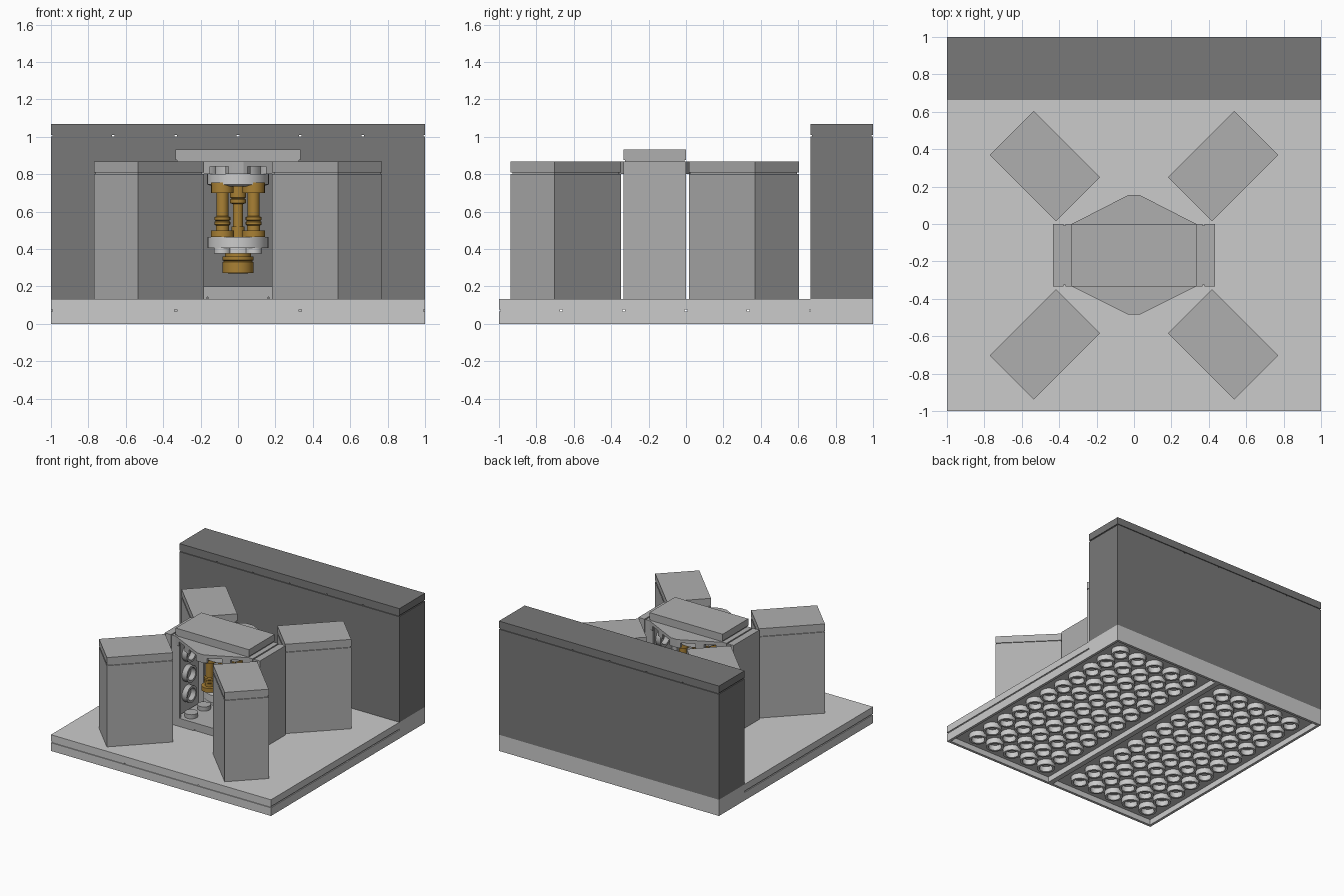
import bpy, bmesh
from math import radians, pi, cos, sin
from mathutils import Matrix

if "Cube" in bpy.data.objects:
    bpy.data.objects.remove(bpy.data.objects["Cube"])

U = 1 / 6            # grid pitch
CY = -U              # y centre of the pavilion


def material(name, *rgb):
    m = bpy.data.materials.new(name)
    m.diffuse_color = (*rgb, 1)
    m.use_nodes = True
    m.node_tree.nodes["Principled BSDF"].inputs["Base Color"].default_value = m.diffuse_color
    return m


GOLD = material("gold", 0.40, 0.22, 0.035)
MID = material("mid_grey", 0.43, 0.43, 0.43)
DARK = material("dark_grey", 0.19, 0.19, 0.19)


def finish(bm, name, mat=None, smooth=False):
    bmesh.ops.recalc_face_normals(bm, faces=bm.faces)
    me = bpy.data.meshes.new(name)
    bm.to_mesh(me)
    bm.free()
    ob = bpy.data.objects.new(name, me)
    bpy.context.collection.objects.link(ob)
    if mat:
        me.materials.append(mat)
    if smooth:
        bpy.ops.object.select_all(action='DESELECT')
        ob.select_set(True)
        bpy.context.view_layer.objects.active = ob
        bpy.ops.object.shade_smooth_by_angle(angle=radians(35))
    return ob


def add_prism(bm, pts, z0, z1, hollow=0, wall=0.03):
    """Extruded outline; hollow > 0 recesses the underside by that depth."""
    bot = bm.faces.new([bm.verts.new((x, y, z0)) for x, y in pts])
    top = bmesh.ops.extrude_face_region(bm, geom=[bot], use_keep_orig=True)
    for v in top['geom']:
        if isinstance(v, bmesh.types.BMVert):
            v.co.z = z1
    if hollow:
        bmesh.ops.recalc_face_normals(bm, faces=bm.faces)
        bmesh.ops.inset_region(bm, faces=[bot], thickness=wall)
        ext = bmesh.ops.extrude_face_region(bm, geom=[bot])
        if bot.is_valid:
            bmesh.ops.delete(bm, geom=[bot], context='FACES_ONLY')
        for v in ext['geom']:
            if isinstance(v, bmesh.types.BMVert):
                v.co.z += hollow


def rect(x0, x1, y0, y1):
    return [(x0, y0), (x1, y0), (x1, y1), (x0, y1)]


def block(name, x0, x1, y0, y1, z0, z1, hollow=0, mat=None):
    bm = bmesh.new()
    add_prism(bm, rect(x0, x1, y0, y1), z0, z1, hollow)
    return finish(bm, name, mat)


def capped(bm, x0, x1, y0, y1, z0, z1, nx=1, ny=1):
    """Flat cap on nx by ny set-back feet, leaving a thin groove below."""
    g = 0.007
    dx, dy = (x1 - x0) / nx, (y1 - y0) / ny
    for i in range(nx):
        for j in range(ny):
            a, b = x0 + i * dx, y0 + j * dy
            add_prism(bm, rect(a + g, a + dx - g, b + g, b + dy - g), z0, z0 + 0.01)
    add_prism(bm, rect(x0, x1, y0, y1), z0 + 0.01, z1)


def cap(name, *args, mat=None):
    bm = bmesh.new()
    capped(bm, *args)
    return finish(bm, name, mat)


def add_lathe(bm, prof, x, y, seg=20, closed=False):
    rings = [[bm.verts.new((x + r * cos(2 * pi * i / seg), y + r * sin(2 * pi * i / seg), z))
              for i in range(seg)] for r, z in prof]
    pairs = list(zip(rings, rings[1:]))
    if closed:
        pairs.append((rings[-1], rings[0]))
    else:
        bm.faces.new(rings[0])
        bm.faces.new(rings[-1])
    for a, b in pairs:
        for i in range(seg):
            j = (i + 1) % seg
            bm.faces.new((a[i], a[j], b[j], b[i]))


def lathes(name, prof, spots, mat=None, closed=False, seg=20):
    bm = bmesh.new()
    for x, y in spots:
        add_lathe(bm, prof, x, y, seg, closed)
    return finish(bm, name, mat, True)


def tube(z0, z1):
    return [(0.068, z0), (0.068, z1), (0.05, z1), (0.05, z0)]


# base: two hollow plates with tubes below, tiled floor above, solid rear strip
for side, x0 in (("left", -1), ("right", 0)):
    block("base_plate_" + side, x0, x0 + 1, -1, 1, 0, 0.067, 0.045)
    lathes("base_tubes_" + side, tube(0.002, 0.046),
           [(x0 + U * i, -1 + U * j) for i in range(1, 6) for j in range(1, 12)], closed=True)
cap("floor", -1, 1, -1, 4 * U, 0.067, 0.133, 3, 5)
block("base_rear_strip", -1, 1, 4 * U, 1, 0.067, 0.133)

# rear wall with cap
block("rear_wall", -1, 1, 4 * U, 1, 0.133, 1.0, mat=DARK)
cap("rear_wall_cap", -1, 1, 4 * U, 1, 1.0, 1.067, 6, 1, mat=DARK)

# four diagonal pillars around the pavilion
for n in range(4):
    bm = bmesh.new()
    add_prism(bm, rect(-0.25, 0.25, -U, U), 0.133, 0.8)
    capped(bm, -0.25, 0.25, -U, U, 0.8, 0.867)
    ang = radians(45 + 90 * n)
    d = 0.674
    bmesh.ops.transform(bm, verts=bm.verts, matrix=Matrix.Translation(
        (d * cos(ang), CY + d * sin(ang), 0)) @ Matrix.Rotation(ang, 4, 'Z'))
    finish(bm, f"pillar_{n + 1}", MID)

# pavilion floor: flat middle tile with a studded plate on each side
cap("pavilion_floor", -U, U, -2 * U, 0, 0.133, 0.2, mat=MID)
for side, s in (("left", -1), ("right", 1)):
    block("floor_plate_" + side, min(s * U, s * 2 * U), max(s * U, s * 2 * U),
          -2 * U, 0, 0.133, 0.2, mat=MID)
lathes("floor_studs", [(0.05, 0.2), (0.05, 0.234)],
       [(s * 0.25, -U * k) for s in (-1, 1) for k in (0.5, 1.5)], MID)

# side walls: sideways hollow plate with tubes facing in, smooth panel outside
for side, s in (("left", -1), ("right", 1)):
    place = Matrix.Translation((s * 0.3, CY, 0.5)) @ Matrix.Rotation(s * pi / 2, 4, 'Y')
    bm = bmesh.new()
    add_prism(bm, rect(-0.367, 0.367, -U, U), 0, 0.067, 0.045)
    for k in (-1, 0, 1):
        add_lathe(bm, tube(0.002, 0.046), U * k, 0, 20, True)
    bmesh.ops.transform(bm, verts=bm.verts, matrix=place)
    finish(bm, "side_wall_" + side, MID, True)
    bm = bmesh.new()
    capped(bm, -0.367, 0.367, -U, U, 0.067, 0.133)
    bmesh.ops.transform(bm, verts=bm.verts, matrix=place)
    finish(bm, "side_panel_" + side, MID)

# roof: eight-sided hollow plate with a notched rim, plus flat cap
w, t = 2 * U, 0.03
bm = bmesh.new()
add_prism(bm, [(-w, -w), (-t, -0.485), (t, -0.485), (w, -w),
               (w, 0), (t, 0.155), (-t, 0.155), (-w, 0)], 0.8, 0.867, 0.042, 0.02)
roof = finish(bm, "roof_plate", MID)
bm = bmesh.new()
for s in (-1, 1):
    for a, b in ((0.05, 0.15), (0.21, 0.29)):
        add_prism(bm, rect(min(s * a, s * b), max(s * a, s * b), -0.6, 0.3), 0.78, 0.841)
notches = finish(bm, "roof_notch_cutter")
mod = roof.modifiers.new("notches", 'BOOLEAN')
mod.operation, mod.object, mod.solver = 'DIFFERENCE', notches, 'EXACT'
notches.hide_render = True
bpy.context.view_layer.objects.active = roof
bpy.ops.object.modifier_apply(modifier=mod.name)
bpy.data.objects.remove(notches)
lathes("roof_tubes", tube(0.802, 0.845),
       [(-U, CY), (U, CY), (0, 0), (0, -2 * U)], MID, closed=True)
cap("roof_cap", -w, w, -w, 0, 0.867, 0.933, mat=MID)

# hanging core: grey collars, gold corner posts, centre rod and nozzle
mid = [(0, CY)]
corners = [(sx * U / 2, CY + sy * U / 2) for sx in (-1, 1) for sy in (-1, 1)]
lathes("upper_collar", [(0.135, 0.735), (0.165, 0.745), (0.165, 0.8), (0.13, 0.8), (0.13, 0.845)],
       mid, seg=32)
lathes("lower_collar", [(0.11, 0.375), (0.11, 0.405), (0.163, 0.405), (0.163, 0.465)], mid, seg=32)
lathes("lower_collar_studs", [(0.045, 0.375), (0.045, 0.41)], corners)
lathes("corner_posts", [(0.062, 0.465), (0.062, 0.5), (0.035, 0.5), (0.035, 0.525), (0.042, 0.53),
                        (0.042, 0.545), (0.035, 0.55), (0.042, 0.555), (0.042, 0.57),
                        (0.032, 0.575), (0.032, 0.7), (0.06, 0.7), (0.06, 0.755)], corners, GOLD)
lathes("centre_rod", [(0.035, 0.46), (0.035, 0.52), (0.027, 0.52), (0.027, 0.64), (0.042, 0.645),
                      (0.042, 0.665), (0.034, 0.67), (0.042, 0.675), (0.042, 0.74)], mid, GOLD)
lathes("nozzle", [(0.05, 0.27), (0.083, 0.272), (0.083, 0.33), (0.074, 0.335), (0.083, 0.34),
                  (0.083, 0.36), (0.07, 0.36), (0.07, 0.385)], mid, GOLD, seg=24)
